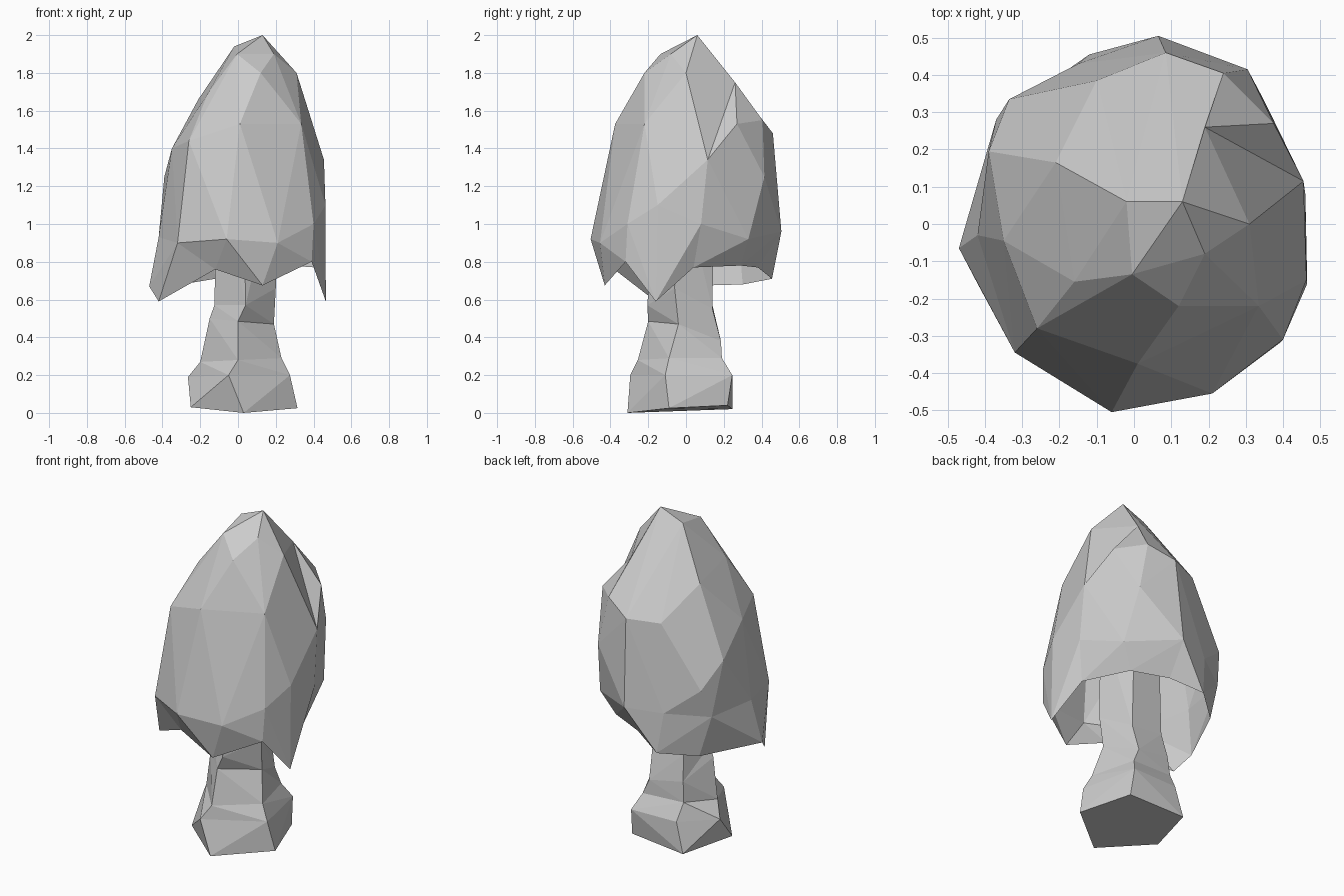
import bpy, bmesh

if "Cube" in bpy.data.objects:
    bpy.data.objects.remove(bpy.data.objects["Cube"])


def finish(bm, name):
    mesh = bpy.data.meshes.new(name)
    bm.to_mesh(mesh)
    bm.free()
    obj = bpy.data.objects.new(name, mesh)
    bpy.context.collection.objects.link(obj)
    return obj


def bridge(bm, a, b):
    """Triangulated strip between equal loops, picking the diagonal that bulges out."""
    n = len(a)
    for i in range(n):
        j = (i + 1) % n
        r1 = (a[i].co + b[j].co).xy.length
        r2 = (a[j].co + b[i].co).xy.length
        if r1 > r2:
            bm.faces.new((a[i], a[j], b[j]))
            bm.faces.new((a[i], b[j], b[i]))
        else:
            bm.faces.new((a[i], a[j], b[i]))
            bm.faces.new((a[j], b[j], b[i]))


# Stem: irregular five-sided rings, counter-clockwise from the front
stem_rings = [
    [(.03, -.31, 0), (.315, -.09, .025), (.21, .22, .04), (-.15, .245, .02), (-.25, -.09, .03)],
    [(-.05, -.295, .2), (.275, -.11, .2), (.2, .245, .2), (-.1, .235, .2), (-.265, .05, .19)],
    [(0, -.255, .28), (.23, -.09, .29), (.16, .19, .29), (-.11, .18, .3), (-.2, -.02, .27)],
    [(0, -.2, .485), (.19, -.04, .47), (.12, .185, .38), (-.1, .17, .42), (-.15, -.05, .5)],
    [(.04, -.205, .57), (.2, -.06, .66), (.13, .14, .55), (-.08, .14, .57), (-.125, -.06, .57)],
    [(.03, -.15, 1.3), (.21, -.04, 1.3), (.12, .15, 1.3), (-.05, .15, 1.3), (-.11, -.04, 1.3)],
]
bm = bmesh.new()
loops = [[bm.verts.new(p) for p in ring] for ring in stem_rings]
for lower, upper in zip(loops, loops[1:]):
    bridge(bm, lower, upper)
bm.faces.new(loops[0][::-1])
bm.faces.new(loops[-1])
bmesh.ops.recalc_face_normals(bm, faces=bm.faces[:])
finish(bm, "stem")

# Cap: faceted dome points, the belt below them and the ragged rim
dome = [
    (.13, .06, 2), (-.02, .06, 1.94), (-.005, -.135, 1.9), (.19, -.08, 1.9),
    (.12, -.22, 1.8), (.31, 0, 1.8), (-.16, -.155, 1.69),
    (-.21, .165, 1.66), (.01, -.375, 1.53), (.335, -.22, 1.53), (-.26, -.28, 1.44),
    (-.35, -.045, 1.4), (.455, .115, 1.34), (.375, .27, 1.53), (.24, .405, 1.55),
    (.085, .46, 1.48), (-.1, .385, 1.47), (.305, .415, 1.25), (-.39, .195, 1.25),
    (-.335, .335, 1.1),
]
belt = [
    (-.06, -.505, .92), (.21, -.455, .9), (.4, -.31, 1.0), (.463, -.15, 1.1),
    (.46, .08, 1.0), (.35, .33, .92), (.065, .505, .96), (-.15, .43, .95),
    (-.37, .28, .93), (-.42, -.03, .93), (-.32, -.345, .9),
]
rim = [
    (-.12, -.38, .76), (.13, -.43, .675), (.39, -.32, .8), (.465, -.16, .59),
    (.41, .04, .77), (.27, .29, .78), (.06, .38, .77), (-.12, .455, .71),
    (-.3, .3, .68), (-.47, -.065, .67), (-.42, -.16, .59),
]
bm = bmesh.new()
belt_loop = [bm.verts.new(p) for p in belt]
dome_verts = [bm.verts.new(p) for p in dome]
dent = bm.verts.new((.32, .2, 1.8))
bmesh.ops.convex_hull(bm, input=belt_loop + dome_verts + [dent], use_existing_faces=False)
# Push one corner inwards for the notch on the right shoulder
dent.co = (.19, .26, 1.75)
bm.normal_update()
# Open the underside of the dome, leaving a thin hollow shell
under = [f for f in bm.faces
         if f.normal.z < -.3 and all(v.co.z < 1.105 for v in f.verts)]
bmesh.ops.delete(bm, geom=under, context='FACES')

# Skirt hanging from the belt down to the rim
belt_loop = [bm.verts.new(p) for p in belt]
rim_loop = [bm.verts.new(p) for p in rim]
bridge(bm, rim_loop, belt_loop)
bmesh.ops.remove_doubles(bm, verts=bm.verts[:], dist=.0005)
loose = [v for v in bm.verts if not v.link_faces]
bmesh.ops.delete(bm, geom=loose, context='VERTS')
bmesh.ops.recalc_face_normals(bm, faces=bm.faces[:])
finish(bm, "cap")
